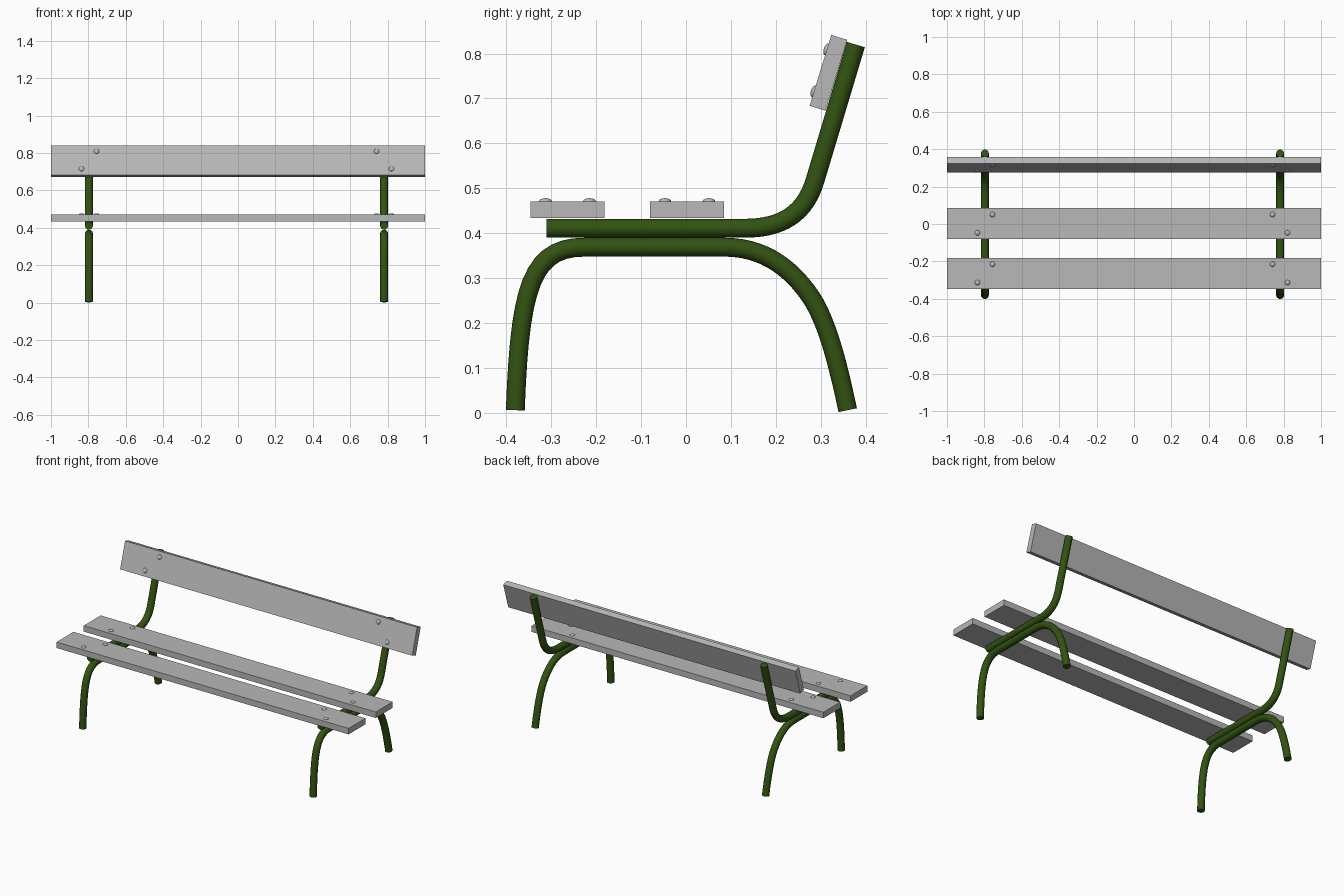
import bpy, bmesh, math
from mathutils import Matrix, Vector

if "Cube" in bpy.data.objects:
    bpy.data.objects.remove(bpy.data.objects["Cube"])


def material(name, rgb):
    m = bpy.data.materials.new(name)
    m.diffuse_color = (*rgb, 1.0)
    m.use_nodes = True
    m.node_tree.nodes["Principled BSDF"].inputs["Base Color"].default_value = m.diffuse_color
    return m


GREY = material("plank grey", (0.48, 0.48, 0.48))
GREEN = material("dark green", (0.032, 0.085, 0.006))


def add_mesh(name, mesh, mat):
    mesh.materials.clear()
    mesh.materials.append(mat)
    ob = bpy.data.objects.new(name, mesh)
    bpy.context.scene.collection.objects.link(ob)
    return ob


def smooth(ob):
    bpy.ops.object.select_all(action='DESELECT')
    ob.select_set(True)
    bpy.context.view_layer.objects.active = ob
    bpy.ops.object.shade_smooth_by_angle(angle=math.radians(40))


def tube(name, x, segments, radius=0.021):
    """Bent pipe in the y-z plane; segments are (start, handle, handle, end)."""
    cu = bpy.data.curves.new(name, 'CURVE')
    cu.dimensions = '3D'
    cu.bevel_depth = radius
    cu.bevel_resolution = 6
    cu.resolution_u = 14
    cu.use_fill_caps = True
    sp = cu.splines.new('BEZIER')
    sp.bezier_points.add(len(segments))
    pts = sp.bezier_points
    for p in pts:
        p.handle_left_type = p.handle_right_type = 'FREE'
    for i, (a, h1, h2, b) in enumerate(segments):
        pts[i].co, pts[i].handle_right = (x, *a), (x, *h1)
        pts[i + 1].co, pts[i + 1].handle_left = (x, *b), (x, *h2)
    pts[0].handle_left = pts[0].co
    pts[-1].handle_right = pts[-1].co
    tmp = bpy.data.objects.new("tmp", cu)
    bpy.context.scene.collection.objects.link(tmp)
    dg = bpy.context.evaluated_depsgraph_get()
    mesh = bpy.data.meshes.new_from_object(tmp.evaluated_get(dg))
    bpy.data.objects.remove(tmp)
    smooth(add_mesh(name, mesh, GREEN))


def straight(a, b):
    a, b = Vector(a), Vector(b)
    return tuple(a), tuple(a.lerp(b, 1 / 3)), tuple(a.lerp(b, 2 / 3)), tuple(b)


# Pipe frames: a leg arch and a seat/back support on each side
LEGS = [((-0.38, 0.006), (-0.37, 0.28), (-0.345, 0.369), (-0.225, 0.369)),
        straight((-0.225, 0.369), (0.085, 0.369)),
        ((0.085, 0.369), (0.18, 0.369), (0.24, 0.315), (0.28, 0.255)),
        ((0.28, 0.255), (0.315, 0.2), (0.338, 0.11), (0.36, 0.006))]
SUPPORT = [straight((-0.31, 0.411), (0.13, 0.411)),
           ((0.13, 0.411), (0.21, 0.411), (0.265, 0.44), (0.288, 0.52)),
           straight((0.288, 0.52), (0.378, 0.82))]
for side, x in (("left", -0.797), ("right", 0.781)):
    tube(side + "_leg_arch", x, LEGS)
    tube(side + "_back_support", x, SUPPORT)

# Planks with four domed bolts each
W, T = 0.165, 0.037
BOLTS = [(-0.837, -0.049), (-0.757, 0.049), (0.821, -0.049), (0.741, 0.049)]


def plank(name, y, z, tilt=0):
    place = Matrix.Translation((0, y, z)) @ Matrix.Rotation(math.radians(tilt), 4, 'X')
    bm = bmesh.new()
    bmesh.ops.create_cube(bm, size=1, matrix=place @ Matrix.Diagonal((2, W, T, 1)))
    me = bpy.data.meshes.new(name)
    bm.to_mesh(me)
    bm.free()
    add_mesh(name, me, GREY)

    bm = bmesh.new()
    for bx, by in BOLTS:
        m = place @ Matrix.Translation((bx, by, T / 2)) @ Matrix.Diagonal((1, 1, 0.5, 1))
        bmesh.ops.create_uvsphere(bm, u_segments=16, v_segments=10, radius=0.014, matrix=m)
    me = bpy.data.meshes.new(name + "_bolts")
    bm.to_mesh(me)
    bm.free()
    smooth(add_mesh(name + "_bolts", me, GREY))


plank("front_seat_plank", -0.264, 0.4525)
plank("rear_seat_plank", 0.002, 0.4525)
plank("back_plank", 0.317, 0.757, 73)
